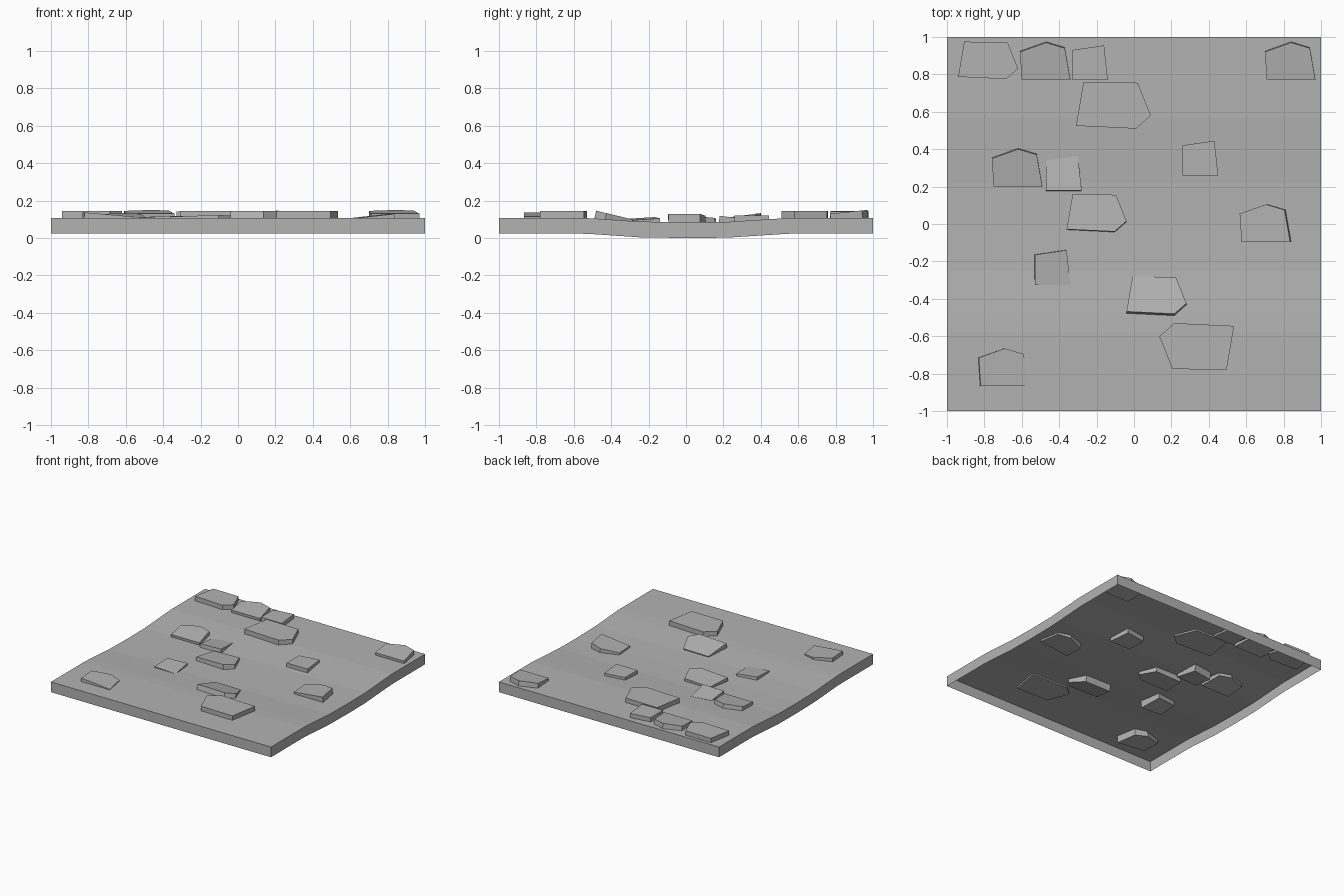
import bpy, bmesh
from mathutils import Vector

if "Cube" in bpy.data.objects:
    bpy.data.objects.remove(bpy.data.objects["Cube"])

DEPTH = 0.084          # height of the skirt under the surface
PROFILE = [(-1, .108), (-.58, .108), (-.5, .105), (-.25, .088), (0, .084),
           (.22, .086), (.5, .104), (.57, .108), (1, .108)]

grey = bpy.data.materials.new("stone_grey")
grey.diffuse_color = (.45, .45, .45, 1)
grey.use_nodes = True
grey.node_tree.nodes["Principled BSDF"].inputs["Base Color"].default_value = grey.diffuse_color


def make_object(name, bm):
    bmesh.ops.recalc_face_normals(bm, faces=bm.faces)
    mesh = bpy.data.meshes.new(name)
    bm.to_mesh(mesh)
    bm.free()
    mesh.materials.append(grey)
    obj = bpy.data.objects.new(name, mesh)
    bpy.context.collection.objects.link(obj)


# Ground tile: dipped sheet with a skirt on all four sides, open underneath
bm = bmesh.new()
rows = [[bm.verts.new((x, y, z)) for x in (-1, 1)] for y, z in PROFILE]
lows = [[bm.verts.new((x, y, z - DEPTH)) for x in (-1, 1)] for y, z in PROFILE]
for i in range(len(rows) - 1):
    (a, b), (d, c) = rows[i], rows[i + 1]
    (la, lb), (ld, lc) = lows[i], lows[i + 1]
    bm.faces.new((a, b, c, d))
    bm.faces.new((la, a, d, ld))
    bm.faces.new((b, lb, lc, c))
for i in (0, -1):
    bm.faces.new((*rows[i], *reversed(lows[i])))
make_object("ground_tile", bm)

# Stone outlines, relative to their centres
WIDE = [(-.16, .125), (.13, .12), (.2, -.055), (.12, -.125), (-.2, -.11)]
HOUSE = [(-.135, .05), (.005, .1), (.105, .07), (.135, -.1), (-.125, -.1)]
QUAD = [(-.095, .07), (.075, .095), (.095, -.09), (-.095, -.09)]


def stone(name, shape, cx, cy, z, slope_x=0, slope_y=0, scale=1, thick=.06):
    """Slab whose tilted top face passes through (cx, cy, z)."""
    bm = bmesh.new()
    normal = Vector((-slope_x, -slope_y, 1)).normalized()
    top = [Vector((cx + x * scale, cy + y * scale,
                   z + (slope_x * x + slope_y * y) * scale)) for x, y in shape]
    up = [bm.verts.new(p) for p in top]
    down = [bm.verts.new(p - normal * thick) for p in top]
    bm.faces.new(up)
    bm.faces.new(down[::-1])
    for i in range(len(up)):
        j = (i + 1) % len(up)
        bm.faces.new((up[i], up[j], down[j], down[i]))
    make_object(name, bm)


# Stones lying flat
stone("wide_stone_back", WIDE, -.11, .635, .145, thick=.05)
stone("wide_stone_corner", WIDE, -.78, .875, .145, scale=.8, thick=.05)
stone("wide_stone_front", WIDE, .335, -.655, .145, scale=-1, thick=.05)
stone("square_stone_back", QUAD, -.235, .86, .143, thick=.05)
stone("square_stone_right", QUAD, .355, .35, .12)

# Stones tilted in the ground
stone("wide_stone_middle", WIDE, -.2, .06, .112, .03, -.08, .8)
stone("wide_stone_tilted", WIDE, .12, -.38, .122, 0, -.24, .8)
stone("square_stone_left", QUAD, -.435, -.235, .103, -.05, .06)
stone("square_stone_middle", QUAD, -.375, .27, .106, .02, -.12)
stone("pointed_stone_back", HOUSE, -.475, .87, .14, 0, .1, thick=.05)
stone("pointed_stone_corner", HOUSE, .835, .87, .14, 0, .1, thick=.05)
stone("pointed_stone_left", HOUSE, -.625, .3, .12, 0, .13)
stone("pointed_stone_right", HOUSE, .7, .005, .116, .11, .02)
stone("pointed_stone_front", HOUSE, -.695, -.765, .126, -.09, 0)
